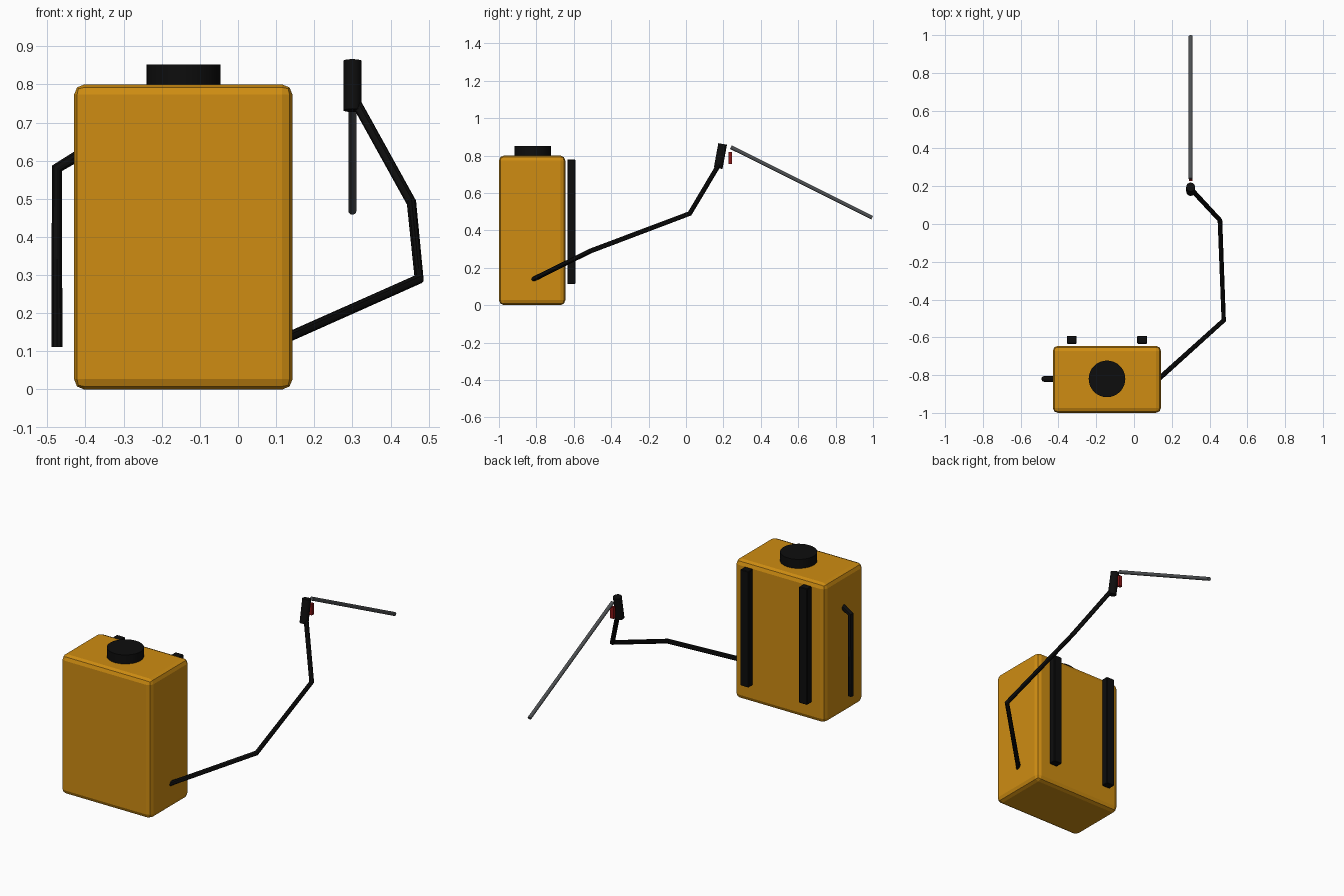
import bpy, math
from mathutils import Vector

if "Cube" in bpy.data.objects:
    bpy.data.objects.remove(bpy.data.objects["Cube"])


def material(name, rgb):
    m = bpy.data.materials.new(name)
    m.diffuse_color = (*rgb, 1)
    m.use_nodes = True
    m.node_tree.nodes["Principled BSDF"].inputs["Base Color"].default_value = m.diffuse_color
    return m


AMBER = material("amber plastic", (0.62, 0.265, 0.006))
BLACK = material("black rubber", (0.004, 0.004, 0.004))
STEEL = material("dark steel", (0.075, 0.08, 0.085))
RED = material("trigger red", (0.25, 0.008, 0.008))


def finish(name, mat, smooth=True):
    ob = bpy.context.object
    ob.name = name
    ob.data.name = name
    ob.data.materials.clear()
    ob.data.materials.append(mat)
    if smooth:
        bpy.ops.object.shade_smooth_by_angle(angle=math.radians(35))
    return ob


def box(name, lo, hi, mat, bevel=0, segments=2):
    lo, hi = Vector(lo), Vector(hi)
    bpy.ops.mesh.primitive_cube_add(size=1, location=(lo + hi) / 2)
    bpy.context.object.scale = hi - lo
    bpy.ops.object.transform_apply(location=False, rotation=False, scale=True)
    ob = finish(name, mat, False)
    if bevel:
        mod = ob.modifiers.new("rounded edges", 'BEVEL')
        mod.width, mod.segments = bevel, segments
    return ob


def rod(name, a, b, radius, mat, sides=24):
    a, b = Vector(a), Vector(b)
    bpy.ops.mesh.primitive_cylinder_add(vertices=sides, radius=radius,
                                        depth=(b - a).length, location=(a + b) / 2)
    bpy.context.object.rotation_euler = (b - a).to_track_quat('Z', 'Y').to_euler()
    return finish(name, mat)


def tube(name, points, radius, mat):
    cu = bpy.data.curves.new(name, 'CURVE')
    cu.dimensions = '3D'
    cu.bevel_depth, cu.bevel_resolution, cu.use_fill_caps = radius, 3, True
    sp = cu.splines.new('POLY')
    sp.points.add(len(points) - 1)
    for p, co in zip(sp.points, points):
        p.co = (*co, 1)
    ob = bpy.data.objects.new(name, cu)
    bpy.context.collection.objects.link(ob)
    bpy.ops.object.select_all(action='DESELECT')
    ob.select_set(True)
    bpy.context.view_layer.objects.active = ob
    bpy.ops.object.convert(target='MESH')
    return finish(name, mat)


# Tank and filler cap
box("tank", (-0.43, -1.0, 0), (0.143, -0.645, 0.8), AMBER, 0.027, 2)
rod("filler_cap", (-0.143, -0.82, 0.79), (-0.143, -0.82, 0.852), 0.097, BLACK, 32)

# Shoulder straps, standing just off the tank
for side, x in (("left", -0.33), ("right", 0.043)):
    box(side + "_strap", (x - 0.026, -0.634, 0.112), (x + 0.026, -0.592, 0.78), BLACK, 0.003, 1)

# Pump lever on the left side
tube("pump_lever", [(-0.40, -0.82, 0.625), (-0.475, -0.82, 0.58), (-0.475, -0.82, 0.112)],
     0.0155, BLACK)

# Hose from tank to spray handle
tube("hose", [(0.12, -0.83, 0.132), (0.475, -0.51, 0.29), (0.455, 0.02, 0.49),
              (0.30, 0.187, 0.77)], 0.013, BLACK)

# Spray handle, trigger and wand
rod("spray_handle", (0.30, 0.172, 0.732), (0.30, 0.196, 0.862), 0.0235, BLACK)
box("trigger", (0.29, 0.228, 0.755), (0.31, 0.246, 0.82), RED)
rod("wand", (0.30, 0.24, 0.845), (0.30, 0.995, 0.468), 0.0105, STEEL, 16)
